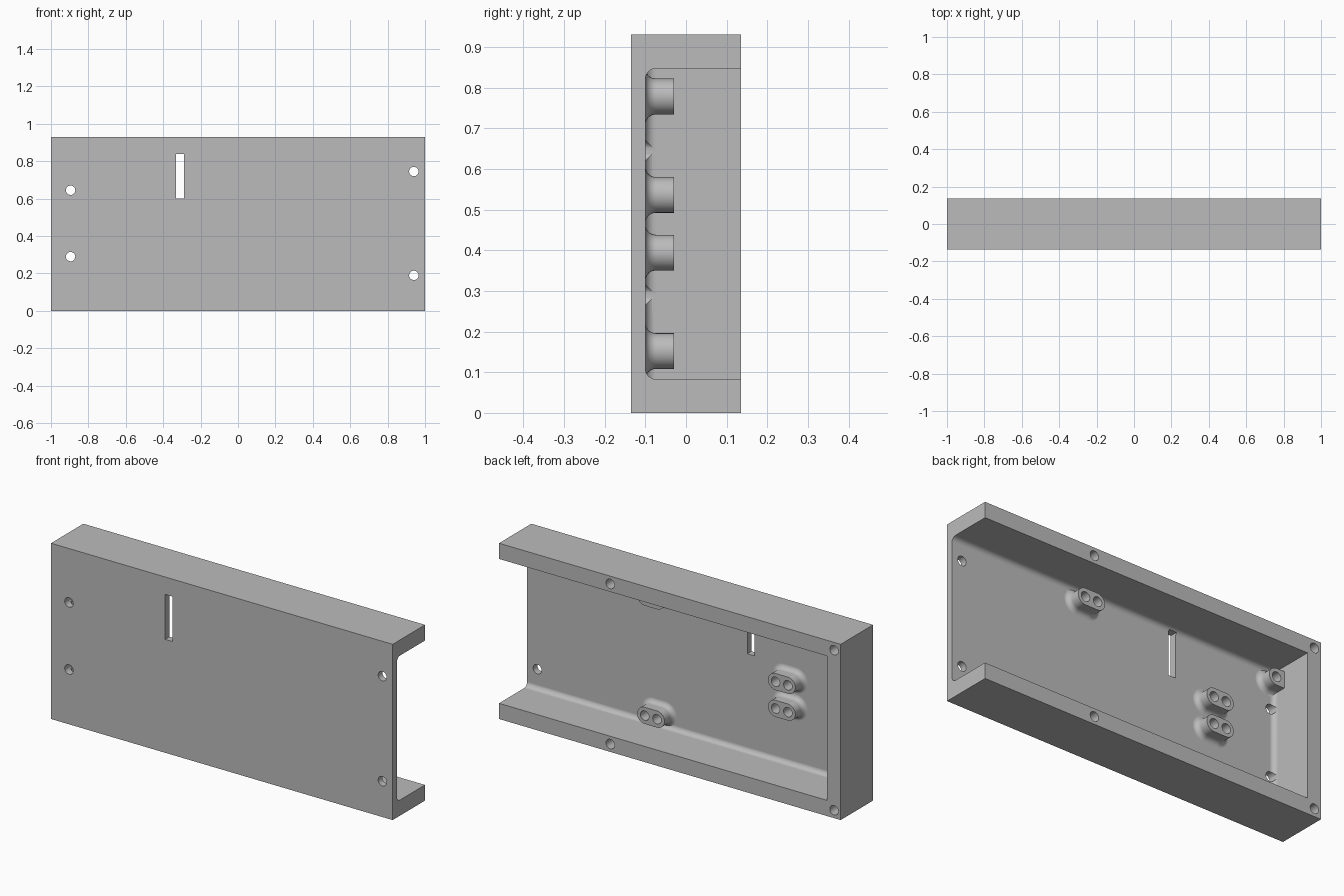
import bpy, bmesh, math
from mathutils import Matrix

W, D, H = 2.0, 0.27, 0.93
BACK, FLOOR = D / 2, -0.10
WALL, FILLET = 0.083, 0.026
BOSS_R, BOSS_TOP, HOLE_R = 0.044, -0.03, 0.025

if "Cube" in bpy.data.objects:
    bpy.data.objects.remove(bpy.data.objects["Cube"])

grey = bpy.data.materials.new("plain_grey")
grey.use_nodes = True
colour = (0.5, 0.5, 0.5, 1)
grey.diffuse_color = colour
grey.node_tree.nodes["Principled BSDF"].inputs["Base Color"].default_value = colour


def make_object(name, bm):
    bmesh.ops.recalc_face_normals(bm, faces=bm.faces)
    mesh = bpy.data.meshes.new(name)
    bm.to_mesh(mesh)
    bm.free()
    mesh.materials.append(grey)
    obj = bpy.data.objects.new(name, mesh)
    bpy.context.collection.objects.link(obj)
    return obj


def add_box(bm, x, y, z):
    size = Matrix.Diagonal((x[1] - x[0], y[1] - y[0], z[1] - z[0], 1))
    place = Matrix.Translation((sum(x) / 2, sum(y) / 2, sum(z) / 2))
    bmesh.ops.create_cube(bm, size=1, matrix=place @ size)


def add_hole(bm, x, z, y0, y1):
    place = Matrix.Translation((x, (y0 + y1) / 2, z)) @ Matrix.Rotation(math.pi / 2, 4, "X")
    bmesh.ops.create_cone(bm, cap_ends=True, segments=32, radius1=HOLE_R,
                          radius2=HOLE_R, depth=y1 - y0, matrix=place)


def add_boss(bm, x0, x1, z):
    """Stadium-shaped post between two centres, flared where it meets the floor."""
    levels = [(FLOOR - 0.015, BOSS_R + FILLET)]
    for i in range(9):
        a = math.pi / 2 * i / 8
        levels.append((FLOOR + FILLET * (1 - math.cos(a)),
                       BOSS_R + FILLET * (1 - math.sin(a))))
    levels.append((BOSS_TOP, BOSS_R))
    rings = []
    for y, r in levels:
        ring = []
        for cx, start in ((x1, -math.pi / 2), (x0, math.pi / 2)):
            for k in range(17):
                a = start + math.pi * k / 16
                ring.append(bm.verts.new((cx + r * math.cos(a), y, z + r * math.sin(a))))
        rings.append(ring)
    for lower, upper in zip(rings, rings[1:]):
        for i in range(len(lower)):
            j = (i + 1) % len(lower)
            bm.faces.new((lower[i], lower[j], upper[j], upper[i]))
    bm.faces.new(rings[0])
    bm.faces.new(rings[-1])


def apply_boolean(target, tool, operation):
    mod = target.modifiers.new(operation, "BOOLEAN")
    mod.operation, mod.solver, mod.object = operation, "EXACT", tool
    bpy.context.view_layer.objects.active = target
    bpy.ops.object.modifier_apply(modifier=mod.name)
    bpy.data.objects.remove(tool)


# Outer block
bm = bmesh.new()
add_box(bm, (-W / 2, W / 2), (-BACK, BACK), (0, H))
tray = make_object("open_ended_tray", bm)

# Cavity, open at the back and the left end, with rounded floor edges
bm = bmesh.new()
add_box(bm, (-0.92, 1.3), (FLOOR, 0.4), (WALL, H - WALL))
floor_edges = [e for e in bm.edges
               if all(abs(v.co.y - FLOOR) < 1e-4 for v in e.verts)
               and not all(v.co.x > 1 for v in e.verts)]
bmesh.ops.bevel(bm, geom=floor_edges, offset=FILLET, segments=8,
                profile=0.5, affect="EDGES")
apply_boolean(tray, make_object("cavity_cutter", bm), "DIFFERENCE")

# Screw posts, in pairs mirrored about mid height
bosses, holes = bmesh.new(), bmesh.new()
pairs = [(0.191, 0.263, 0.152), (-0.575, -0.503, 0.394), (-0.92, -0.875, 0.152)]
for x0, x1, low in pairs:
    for z in (low, H - low):
        add_boss(bosses, x0, x1, z)
        for x in (x0, x1):
            if x > -0.9:
                add_hole(holes, x, z, FLOOR, 0)
apply_boolean(tray, make_object("boss_tool", bosses), "UNION")

# Front through holes
for x, z in ((-0.895, 0.29), (-0.895, 0.645), (0.94, 0.19), (0.94, 0.745)):
    add_hole(holes, x, z, -0.2, -0.04)

# Blind holes in the rear rim
for x in (-0.961, 0.349):
    for z in (WALL / 2, H - WALL / 2):
        add_hole(holes, x, z, 0, 0.2)

# Narrow upright slot
add_box(holes, (-0.332, -0.289), (-0.2, -0.05), (0.6, 0.838))
apply_boolean(tray, make_object("hole_cutter", holes), "DIFFERENCE")

# Smooth curves, crisp edges
bpy.ops.object.select_all(action="DESELECT")
tray.select_set(True)
bpy.context.view_layer.objects.active = tray
bpy.ops.object.shade_smooth_by_angle(angle=math.radians(30))
weighted = tray.modifiers.new("clean_shading", "WEIGHTED_NORMAL")
weighted.keep_sharp = True
